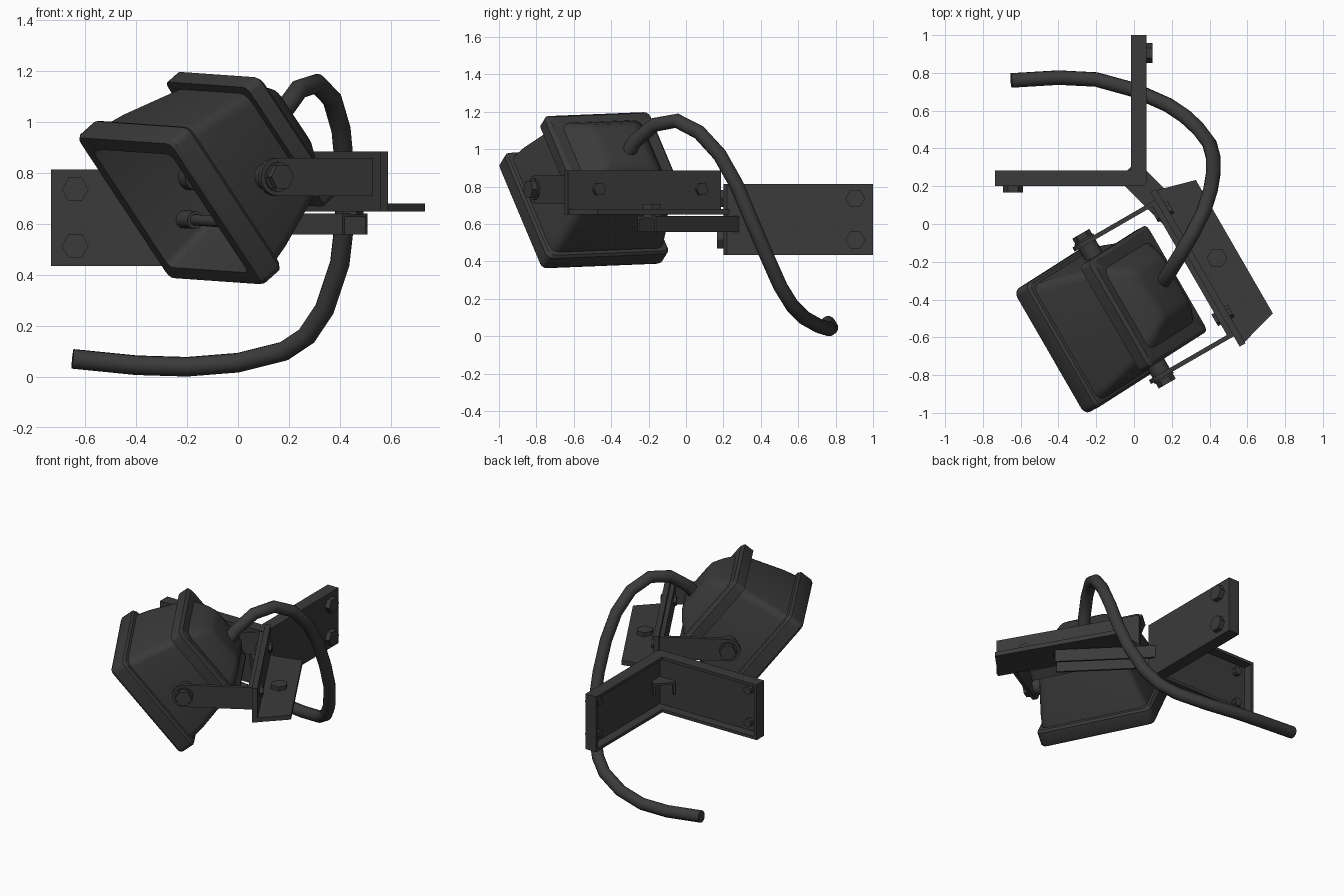
import bpy, bmesh, math
from mathutils import Matrix, Vector

cube = bpy.data.objects.get("Cube")
if cube:
    bpy.data.objects.remove(cube, do_unlink=True)

# One dark grey paint for everything
paint = bpy.data.materials.new("dark_grey")
paint.use_nodes = True
GREY = (0.043, 0.043, 0.043, 1)
paint.diffuse_color = GREY
paint.node_tree.nodes["Principled BSDF"].inputs["Base Color"].default_value = GREY

WORLD = Matrix.Identity(4)
# Lamp assembly is swung 60 degrees, the lamp also tilts down on its pivot
SWING = Matrix.Rotation(math.radians(-60), 4, "Z")
MID, PIVOT_Y, PIVOT_Z = 0.362, -0.27, 0.785
LAMP = (SWING @ Matrix.Translation((MID, PIVOT_Y, PIVOT_Z))
        @ Matrix.Rotation(math.radians(2), 4, "Y")
        @ Matrix.Rotation(math.radians(38), 4, "X"))
# Puts an outline drawn in (y, z) upright, extruded along x
SIDEWAYS = Matrix(((0, 0, 1, 0), (1, 0, 0, 0), (0, 1, 0, 0), (0, 0, 0, 1)))


def finish(name, bm, matrix):
    bmesh.ops.recalc_face_normals(bm, faces=bm.faces)
    bm.transform(matrix)
    mesh = bpy.data.meshes.new(name)
    bm.to_mesh(mesh)
    bm.free()
    mesh.materials.append(paint)
    obj = bpy.data.objects.new(name, mesh)
    bpy.context.collection.objects.link(obj)
    bpy.ops.object.select_all(action="DESELECT")
    obj.select_set(True)
    bpy.context.view_layer.objects.active = obj
    bpy.ops.object.shade_smooth_by_angle(angle=math.radians(32))


def loft(name, rings, matrix):
    """Skin a list of point rings and cap both ends."""
    bm = bmesh.new()
    loops = [[bm.verts.new(p) for p in ring] for ring in rings]
    n = len(loops[0])
    for a, b in zip(loops, loops[1:]):
        for i in range(n):
            j = (i + 1) % n
            bm.faces.new((a[i], a[j], b[j], b[i]))
    bm.faces.new(loops[0])
    bm.faces.new(loops[-1])
    finish(name, bm, matrix)


def prism(name, outline, low, high, matrix=WORLD):
    loft(name, [[(x, y, h) for x, y in outline] for h in (low, high)], matrix)


def box(name, x, y, z, matrix=WORLD):
    outline = [(x[0], y[0]), (x[1], y[0]), (x[1], y[1]), (x[0], y[1])]
    prism(name, outline, z[0], z[1], matrix)


def rod(name, start, end, radius, sides=6, matrix=WORLD):
    start, end = Vector(start), Vector(end)
    axis = end - start
    place = Matrix.Translation(start) @ axis.to_track_quat("Z", "Y").to_matrix().to_4x4()
    outline = [(radius * math.cos(math.tau * i / sides), radius * math.sin(math.tau * i / sides))
               for i in range(sides)]
    prism(name, outline, 0, axis.length, matrix @ place)


def rounded_rect(half_w, half_h, y, r, centre=0.045, steps=3):
    """Rectangular ring with rounded corners, facing along y."""
    points = []
    for corner in range(4):
        mid = math.pi / 4 + corner * math.pi / 2
        cx = math.copysign(half_w - r, math.cos(mid))
        cz = math.copysign(half_h - r, math.sin(mid))
        for k in range(steps + 1):
            a = corner * math.pi / 2 + k / steps * math.pi / 2
            points.append((cx + r * math.cos(a), y, centre + cz + r * math.sin(a)))
    return points


# Lamp housing: rear dome, rear flange, tapered body, front frame, hollow inside
# (half width, half height, depth, corner radius)
profile = [(0.12, 0.11, 0.335, 0.03), (0.155, 0.145, 0.325, 0.04), (0.2, 0.19, 0.285, 0.05),
           (0.245, 0.235, 0.23, 0.05), (0.305, 0.28, 0.23, 0.03), (0.325, 0.298, 0.215, 0.03),
           (0.325, 0.298, 0.15, 0.03), (0.285, 0.265, 0.15, 0.05),
           (0.337, 0.32, -0.08, 0.05), (0.35, 0.333, -0.16, 0.05),
           (0.366, 0.348, -0.165, 0.035), (0.378, 0.358, -0.18, 0.035),
           (0.378, 0.358, -0.26, 0.035), (0.368, 0.35, -0.275, 0.03),
           (0.312, 0.295, -0.275, 0.03), (0.3, 0.285, -0.215, 0.03), (0.245, 0.235, 0.13, 0.03)]
loft("lamp_housing", [rounded_rect(*ring) for ring in profile], LAMP)

# Bulb tube between two sockets
rod("bulb_tube", (-0.26, -0.12, -0.13), (0.26, -0.12, -0.13), 0.022, 12, LAMP)
for side, label in ((-1, "right"), (1, "left")):
    rod("bulb_socket_" + label, (side * 0.3, -0.12, -0.13), (side * 0.2, -0.12, -0.13),
        0.036, 12, LAMP)

# U bracket: two rounded arms, pivots and back strip
arm = [(PIVOT_Y + 0.075 * math.cos(a), PIVOT_Z + 0.075 * math.sin(a))
       for a in (math.pi * (0.5 + i / 10) for i in range(11))]
arm += [(0.16, PIVOT_Z - 0.075), (0.16, PIVOT_Z + 0.075)]
for side, label in ((-1, "right"), (1, "left")):
    def at(d):
        return (MID + side * d, PIVOT_Y, PIVOT_Z)
    prism("bracket_arm_" + label, arm, *sorted((MID + side * 0.393, MID + side * 0.417)),
          SWING @ SIDEWAYS)
    rod("pivot_spacer_" + label, at(0.395), at(0.22), 0.052, 16, SWING)
    rod("pivot_washer_" + label, at(0.41), at(0.427), 0.058, 16, SWING)
    rod("pivot_bolt_" + label, at(0.42), at(0.458), 0.052, 6, SWING)
box("bracket_back", (MID - 0.417, MID + 0.417), (0.132, 0.16), (0.71, 0.86), SWING)

# Angle plate carrying the bracket
box("angle_plate_upright", (MID - 0.465, MID + 0.48), (0.16, 0.195), (0.65, 0.885), SWING)
prism("angle_plate_shelf", [(MID - 0.465, 0.165), (MID + 0.48, 0.165),
                            (MID + 0.415, 0.4), (MID - 0.4, 0.4)], 0.65, 0.68, SWING)
for x, label in ((0.02, "right"), (0.655, "left")):
    rod("plate_bolt_" + label, (x, 0.115, 0.785), (x, 0.215, 0.785), 0.036, 6, SWING)
rod("shelf_bolt", (0.376, 0.29, 0.635), (0.376, 0.29, 0.708), 0.054, 6, SWING)

# Diagonal support channel, open below, running into the wall corner
CHANNEL = (Matrix.Translation((0.46, -0.21, 0.6)) @ Matrix.Rotation(math.radians(45), 4, "Z")
           @ Matrix.Rotation(math.radians(90), 4, "X"))
half_channel = [(0.07, 0.042), (0.07, -0.042), (0.057, -0.042), (0.057, 0.028)]
channel = half_channel + [(-x, z) for x, z in reversed(half_channel)]
prism("support_channel", channel, -0.7, 0, CHANNEL)


# Corner wall plate: thin skin with a rim, open on the wall side
def corner_outline(depth):
    x, y = 0.065 - depth, 0.2 + depth
    return [(-0.735, 0.2), (0.045, 0.2), (0.065, 0.22), (0.065, 1.0),
            (x, 1.0), (x, y), (-0.735, y)]


LOW, HIGH, RIM, DEPTH = 0.435, 0.815, 0.02, 0.082
prism("wall_plate_skin", corner_outline(0.02), LOW, HIGH)
prism("wall_plate_lower_rim", corner_outline(DEPTH), LOW, LOW + RIM)
prism("wall_plate_upper_rim", corner_outline(DEPTH), HIGH - RIM, HIGH)
box("wall_plate_right_rim", (-0.735, -0.735 + RIM), (0.2, 0.2 + DEPTH), (LOW, HIGH))
box("wall_plate_rear_rim", (0.065 - DEPTH, 0.065), (1 - RIM, 1), (LOW, HIGH))
for z, label in ((0.515, "lower"), (0.737, "upper")):
    rod("right_wall_bolt_" + label, (-0.64, 0.21, z), (-0.64, 0.167, z), 0.053)
    rod("right_wall_shank_" + label, (-0.64, 0.21, z), (-0.64, 0.25, z), 0.028, 10)
    rod("rear_wall_bolt_" + label, (0.06, 0.905, z), (0.098, 0.905, z), 0.053)
    rod("rear_wall_shank_" + label, (0.06, 0.905, z), (0.015, 0.905, z), 0.028, 10)

# Power cable
path = [(0.12, -0.345, 0.92), (0.175, -0.275, 1.04), (0.24, -0.17, 1.13), (0.31, -0.05, 1.152),
        (0.37, 0.07, 1.09), (0.405, 0.18, 0.97), (0.42, 0.27, 0.81), (0.42, 0.35, 0.62),
        (0.4, 0.425, 0.445), (0.34, 0.505, 0.265), (0.27, 0.57, 0.16), (0.18, 0.63, 0.1),
        (0, 0.71, 0.055), (-0.2, 0.765, 0.039), (-0.4, 0.775, 0.045), (-0.65, 0.76, 0.07)]
points = [Vector(p) for p in path]
rings = []
normal = Vector((1, 0, 0))
for i, p in enumerate(points):
    tangent = (points[min(i + 1, len(points) - 1)] - points[max(i - 1, 0)]).normalized()
    normal = (normal - tangent * normal.dot(tangent)).normalized()
    side = tangent.cross(normal)
    rings.append([p + 0.039 * (normal * math.cos(a) + side * math.sin(a))
                  for a in (math.tau * k / 12 for k in range(12))])
loft("power_cable", rings, WORLD)
